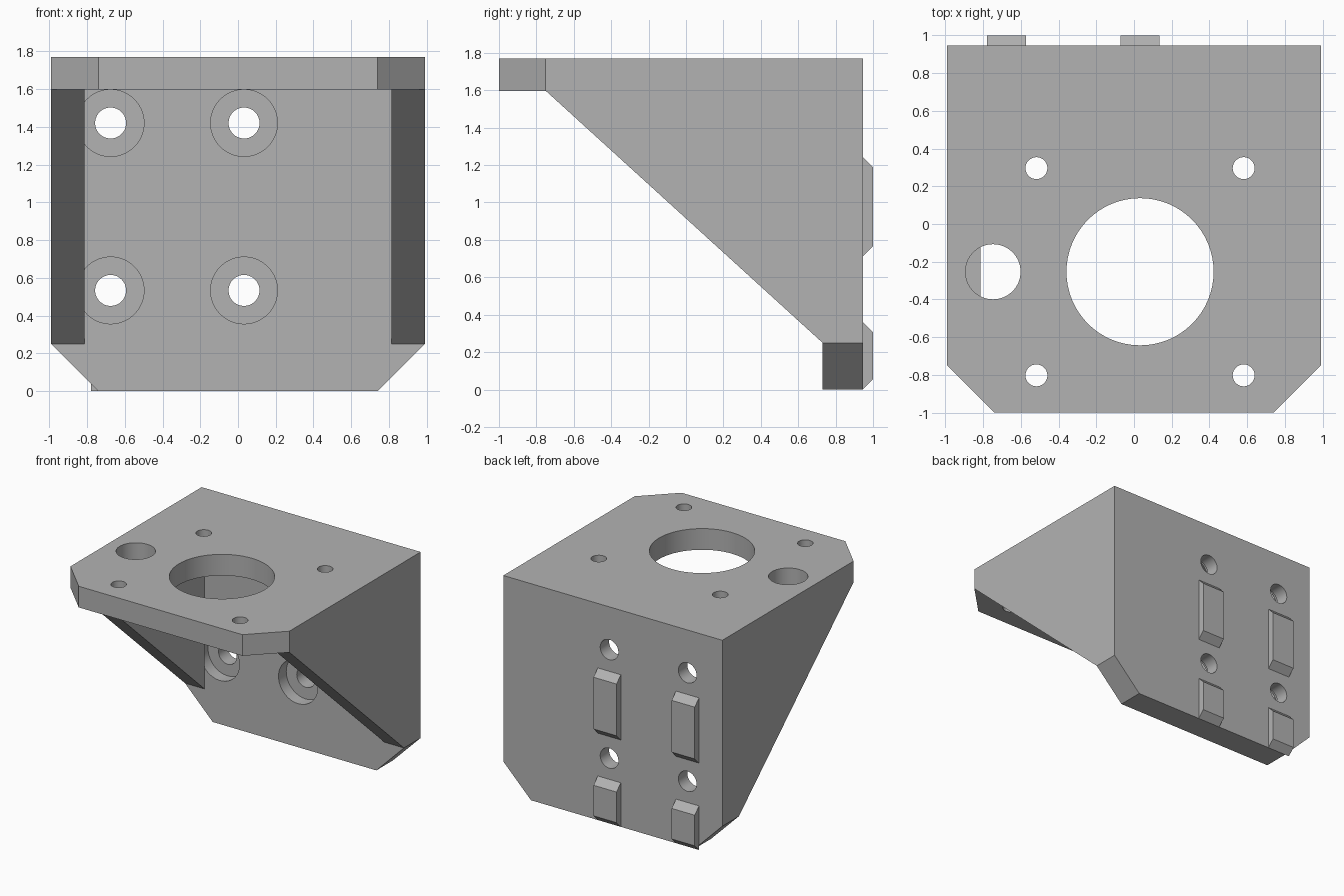
import bpy
import bmesh
import math
from mathutils import Vector

cube = bpy.data.objects.get("Cube")
if cube:
    bpy.data.objects.remove(cube, do_unlink=True)

grey = bpy.data.materials.new("plain_grey")
grey.use_nodes = True
COLOUR = (0.45, 0.45, 0.45, 1)
grey.diffuse_color = COLOUR
grey.node_tree.nodes["Principled BSDF"].inputs["Base Color"].default_value = COLOUR


def prism(name, outline, axis, low, high):
    """Extrude a 2D outline along an axis; outline holds the other two coordinates in order."""
    def place(p, d):
        co = list(p)
        co.insert("xyz".index(axis), d)
        return Vector(co)

    bm = bmesh.new()
    bottom = [bm.verts.new(place(p, low)) for p in outline]
    top = [bm.verts.new(place(p, high)) for p in outline]
    bm.faces.new(bottom)
    bm.faces.new(top)
    n = len(outline)
    for i in range(n):
        j = (i + 1) % n
        bm.faces.new((bottom[i], bottom[j], top[j], top[i]))
    bmesh.ops.recalc_face_normals(bm, faces=bm.faces)
    mesh = bpy.data.meshes.new(name)
    bm.to_mesh(mesh)
    bm.free()
    mesh.materials.append(grey)
    obj = bpy.data.objects.new(name, mesh)
    bpy.context.collection.objects.link(obj)
    return obj


def circle(a, b, radius, sides=64):
    steps = [math.tau * i / sides for i in range(sides)]
    return [(a + radius * math.cos(t), b + radius * math.sin(t)) for t in steps]


def cut(target, cutter):
    """Subtract the cutter, bake the result and drop the cutter."""
    mod = target.modifiers.new("cut", "BOOLEAN")
    mod.operation = "DIFFERENCE"
    mod.solver = "EXACT"
    mod.object = cutter
    cutter.hide_render = True
    bpy.context.view_layer.objects.active = target
    bpy.ops.object.modifier_apply(modifier=mod.name)
    bpy.data.objects.remove(cutter, do_unlink=True)


# Overall measures
HALF, INNER, CHAMFER = 0.99, 0.812, 0.25
TOP, SHELF = 1.77, 1.597
WALL_IN, WALL_OUT = 0.73, 0.945

# Bracket body: side profile, hollowed between the two gussets
bracket = prism("bracket", [(-1, TOP), (-1, SHELF), (-0.75, SHELF), (WALL_IN, CHAMFER),
                            (WALL_IN, 0), (WALL_OUT, 0), (WALL_OUT, TOP)], "x", -HALF, HALF)
cut(bracket, prism("hollow", [(-2, -1), (WALL_IN, -1), (WALL_IN, SHELF), (-2, SHELF)],
                   "x", -INNER, INNER))

# Chamfered corners of the shelf front and the wall foot
for side in (-1, 1):
    for axis, edge, low, high in (("z", -1, 1.5, 2), ("y", 0, 0.5, 1.2)):
        reach = CHAMFER + 0.1
        wedge = [(side * (HALF - reach), edge - 0.1), (side * (HALF + 0.1), edge - 0.1),
                 (side * (HALF + 0.1), edge + reach)]
        cut(bracket, prism("corner_cutter", wedge, axis, low, high))

# Shelf openings: motor boss, cable hole and four screw holes
MID_X, MID_Y, PITCH = 0.032, -0.253, 0.549
openings = [(MID_X, MID_Y, 0.39), (-0.747, MID_Y, 0.146)]
openings += [(MID_X + sx * PITCH, MID_Y + sy * PITCH, 0.058)
             for sx in (-1, 1) for sy in (-1, 1)]
for x, y, radius in openings:
    cut(bracket, prism("shelf_cutter", circle(x, y, radius), "z", SHELF - 0.001, 2))

# Wall screw holes with counterbores on the inner face
COLUMNS = (-0.675, 0.032)
for x in COLUMNS:
    for z in (0.533, 1.42):
        cut(bracket, prism("bolt_cutter", circle(x, z, 0.082), "y", 0.729, 1.2))
        cut(bracket, prism("counterbore_cutter", circle(x, z, 0.177), "y", 0.729, 0.83))

bpy.ops.object.select_all(action="DESELECT")
bracket.select_set(True)
bpy.context.view_layer.objects.active = bracket
bpy.ops.object.shade_smooth_by_angle(angle=math.radians(20))

# Locating keys with sloped ends on the back of the wall
SLOPE = 0.055
for column, x in zip(("right", "middle"), COLUMNS):
    for level, low, high in (("lower", 0, 0.36), ("upper", 0.71, 1.243)):
        prism(f"{column}_{level}_key",
              [(WALL_OUT, low), (1, low + SLOPE), (1, high - SLOPE), (WALL_OUT, high)],
              "x", x - 0.104, x + 0.104)
